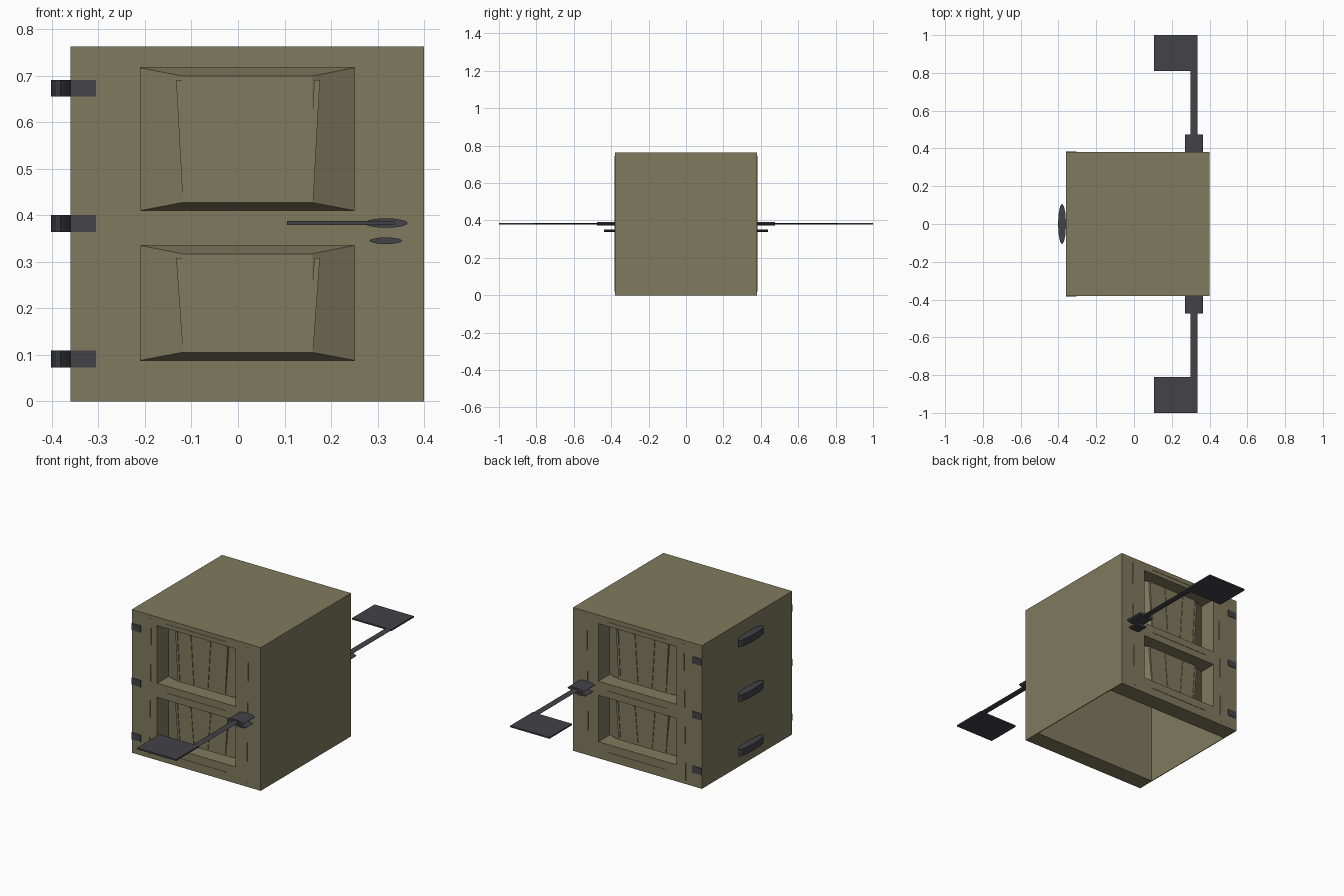
import bpy, bmesh, math

if "Cube" in bpy.data.objects:
    bpy.data.objects.remove(bpy.data.objects["Cube"])


def material(name, rgb):
    m = bpy.data.materials.new(name)
    m.diffuse_color = (*rgb, 1)
    m.use_nodes = True
    m.node_tree.nodes["Principled BSDF"].inputs["Base Color"].default_value = m.diffuse_color
    return m


WOOD = material("olive_wood", (0.215, 0.195, 0.112))
METAL = material("dark_metal", (0.056, 0.054, 0.063))


def loft(name, ring_a, ring_b, mat):
    """Closed solid between two rings with equal point counts."""
    bm = bmesh.new()
    a = [bm.verts.new(p) for p in ring_a]
    b = [bm.verts.new(p) for p in ring_b]
    bm.faces.new(a)
    bm.faces.new(b)
    n = len(a)
    for i in range(n):
        j = (i + 1) % n
        bm.faces.new((a[i], a[j], b[j], b[i]))
    bmesh.ops.recalc_face_normals(bm, faces=bm.faces)
    me = bpy.data.meshes.new(name)
    bm.to_mesh(me)
    bm.free()
    me.materials.append(mat)
    ob = bpy.data.objects.new(name, me)
    bpy.context.collection.objects.link(ob)
    return ob


def prism(name, xz, y0, y1, mat):
    return loft(name, [(x, y0, z) for x, z in xz], [(x, y1, z) for x, z in xz], mat)


def rect(x0, x1, z0, z1):
    return [(x0, z0), (x1, z0), (x1, z1), (x0, z1)]


def box(name, x0, x1, y0, y1, z0, z1, mat=WOOD):
    return prism(name, rect(x0, x1, z0, z1), y0, y1, mat)


def ellipse(cx, cz, rx, rz, n=16):
    return [(cx + rx * math.cos(i * math.tau / n), cz + rz * math.sin(i * math.tau / n))
            for i in range(n)]


def slat(name, xb, xt, z0, z1, y0, y1, w=0.006):
    prism(name, [(xb - w, z0), (xb + w, z0), (xt + w, z1), (xt - w, z1)], y0, y1, WOOD)


L, R, H, F, I = -0.36, 0.40, 0.763, 0.38, 0.285   # body limits, face and inner depth
PX0, PX1 = -0.21, 0.25                            # panel opening
PANELS = ((0.088, 0.335), (0.41, 0.717))

# hollow core: thin side walls and top, open underneath
box("hinge_side_wall", L, L + 0.004, -I, I, 0, H)
box("lock_side_wall", R - 0.004, R, -I, I, 0, H)
box("top_wall", L, R, -I, I, H - 0.004, H)

for side, s in (("front", -1), ("back", 1)):
    # stiles and rails
    box(side + "_hinge_stile", L, PX0, s * I, s * F, 0, H)
    box(side + "_lock_stile", PX1, R, s * I, s * F, 0, H)
    for nm, z0, z1 in (("bottom", 0, 0.088), ("middle", 0.335, 0.41), ("top", 0.717, H)):
        box(f"{side}_{nm}_rail", PX0, PX1, s * I, s * F, z0, z1)

    # raised panels with sloped borders and slanted grain strips
    for nm, (z0, z1) in zip(("lower", "upper"), PANELS):
        base = rect(PX0, PX1, z0, z1)
        face = rect(-0.12, 0.16, z0 + 0.017, z1 - 0.018)
        loft(f"{side}_{nm}_panel", [(x, s * I, z) for x, z in base],
             [(x, s * 0.335, z) for x, z in face], WOOD)
        for xb, xt in ((-0.113, -0.127), (-0.03, -0.047), (0.053, 0.07), (0.156, 0.17)):
            slat(f"{side}_{nm}_panel_grain", xb, xt, z0 + 0.025, z1 - 0.027,
                 s * 0.325, s * 0.338)

    # grain strips on the frame
    for xb, xt in ((-0.26, -0.249), (0.313, 0.323)):
        slat(side + "_stile_grain", xb, xt, 0.02, 0.745, s * 0.37, s * 0.382)
    for z in (0.045, 0.372, 0.739):
        box(side + "_rail_grain", -0.155, 0.195, s * 0.37, s * 0.382, z - 0.0012, z + 0.0012)

    # handle: rosette, keyhole plate, arm and flat grip
    prism(side + "_handle_rosette", ellipse(0.318, 0.383, 0.047, 0.01), s * F, s * 0.475, METAL)
    prism(side + "_lock_plate", ellipse(0.318, 0.345, 0.035, 0.007), s * F, s * 0.438, METAL)
    prism(side + "_handle_arm", ellipse(0.318, 0.383, 0.018, 0.004, 12), s * 0.47, s * 0.82, METAL)
    box(side + "_handle_grip", 0.105, 0.336, s * 0.81, s * 1.0, 0.379, 0.387, METAL)

    # hinge leaves
    for z in (0.073, 0.364, 0.655):
        box(side + "_hinge_leaf", L, -0.305, s * 0.37, s * 0.383, z, z + 0.036, METAL)

# hinge barrels on the side
for z in (0.073, 0.364, 0.655):
    ring = ellipse(-0.381, 0, 0.021, 0.108, 12)
    loft("hinge_barrel", [(x, y, z) for x, y in ring],
         [(x, y, z + 0.036) for x, y in ring], METAL)
